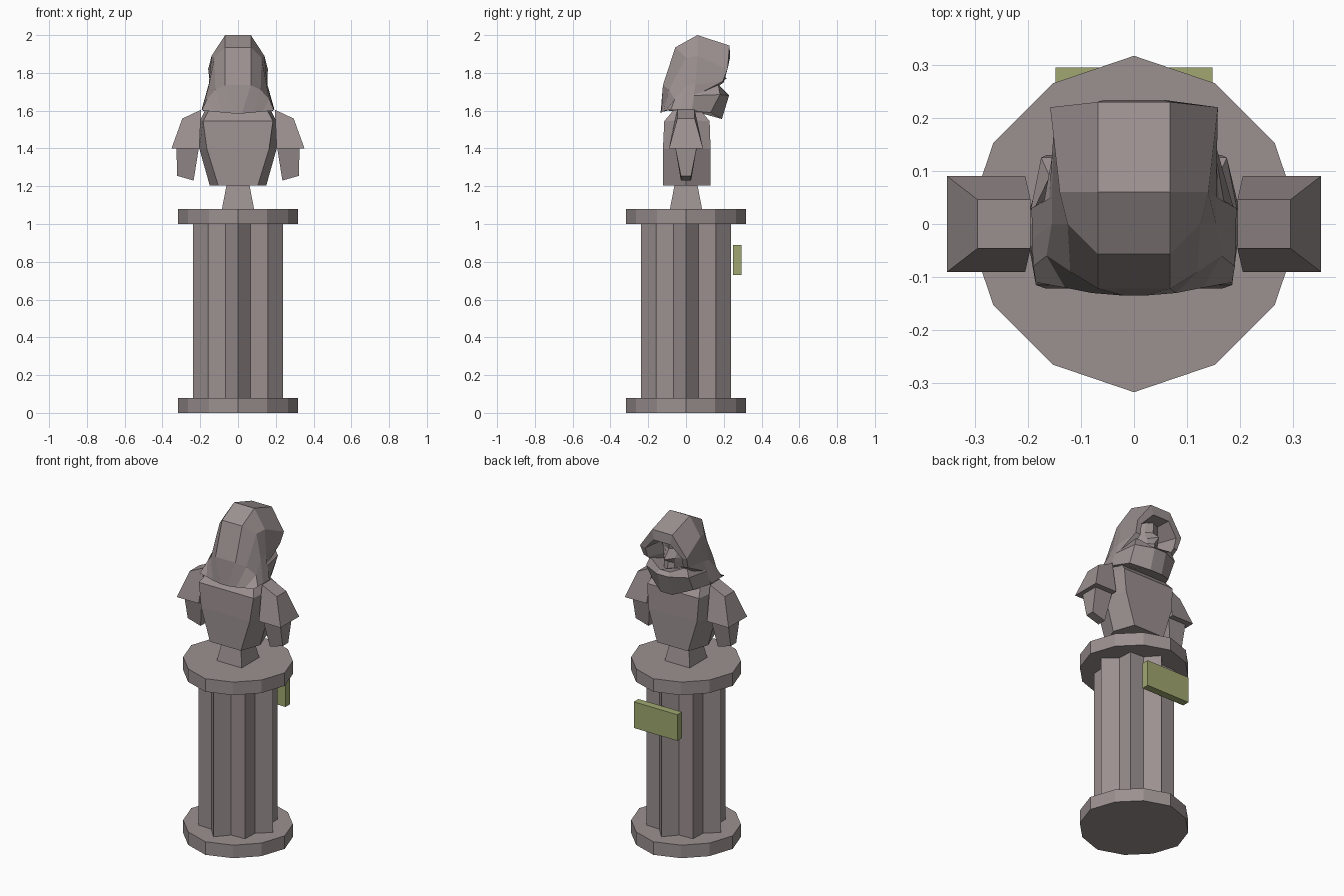
import bpy, bmesh
from math import cos, sin, radians


def material(name, rgb):
    m = bpy.data.materials.new(name)
    m.diffuse_color = (*rgb, 1)
    return m


STONE = material("stone", (0.33, 0.28, 0.28))
OLIVE = material("olive", (0.35, 0.39, 0.16))


def loft(name, rings, closed=True, caps=(True, True), mat=STONE):
    """Skin a list of equal-length rings (or open strips) with flat faces."""
    bm = bmesh.new()
    rows = [[bm.verts.new(p) for p in r] for r in rings]
    n = len(rows[0])
    for a, b in zip(rows, rows[1:]):
        for i in range(n if closed else n - 1):
            j = (i + 1) % n
            bm.faces.new((a[i], a[j], b[j], b[i]))
    for use, row in zip(caps, (rows[0], rows[-1])):
        if use:
            bm.faces.new(row)
    bmesh.ops.recalc_face_normals(bm, faces=bm.faces)
    me = bpy.data.meshes.new(name)
    bm.to_mesh(me)
    bm.free()
    me.materials.append(mat)
    ob = bpy.data.objects.new(name, me)
    bpy.context.collection.objects.link(ob)
    return ob


def mirrored(half):
    """Half outline on +x, completed with its reflection."""
    return list(half) + [(-x, y, z) for x, y, z in reversed(half)]


def rect(x0, x1, y, z0, z1=None, yc=0):
    z1 = z0 if z1 is None else z1
    return [(x0, yc - y, z0), (x1, yc - y, z1), (x1, yc + y, z1), (x0, yc + y, z0)]


def polar(radii, count, z):
    return [(radii[i % len(radii)] * cos(radians(360 * i / count)),
             radii[i % len(radii)] * sin(radians(360 * i / count)), z) for i in range(count)]


# pedestal: two twelve-sided slabs and an eight-ridged fluted shaft
for name, z in (("pedestal_base", 0), ("pedestal_top", 1.0)):
    loft(name, [polar((0.317, 0.306, 0.306), 12, h) for h in (z, z + 0.08)])
loft("fluted_column", [polar((0.238, 0.176, 0.224, 0.176), 16, z) for z in (0.08, 1.0)])

# plaque on the side the figure looks towards
loft("plaque", [rect(-0.148, 0.148, 0.0225, z, yc=0.272) for z in (0.73, 0.89)], mat=OLIVE)

# support under the bust
loft("bust_stem", [rect(-0.085, 0.085, 0.085, 1.08), rect(-0.058, 0.058, 0.058, 1.22)])

# torso
torso = [
    [(0.105, -0.122, 1.205), (0.15, 0, 1.205), (0.105, 0.13, 1.205)],
    [(0.165, -0.122, 1.4), (0.205, 0, 1.4), (0.165, 0.13, 1.4)],
    [(0.185, -0.115, 1.545), (0.2, 0, 1.55), (0.175, 0.125, 1.545)],
    [(0.15, -0.06, 1.61), (0.17, 0, 1.61), (0.15, 0.07, 1.61)],
]
loft("torso", [mirrored(r) for r in torso])

# shoulder guards and arm stumps
for side, s in (("right", 1), ("left", -1)):
    loft(side + "_shoulder", [rect(s * 0.205, s * 0.352, 0.09, 1.4),
                              rect(s * 0.195, s * 0.295, 0.046, 1.605, 1.558)])
    loft(side + "_arm", [rect(s * 0.235, s * 0.322, 0.027, 1.23, 1.255),
                         rect(s * 0.207, s * 0.326, 0.057, 1.405)])

# hood: arches from the back hem over the crown to the rim, then into the cavity
hood = [
    [(0.185, -0.11, 1.6), (0.13, -0.12, 1.595), (0.08, -0.13, 1.59), (0.02, -0.135, 1.585)],
    [(0.19, -0.08, 1.605), (0.165, -0.06, 1.66), (0.12, -0.09, 1.71), (0.068, -0.122, 1.735)],
    [(0.192, -0.03, 1.605), (0.155, 0.0, 1.73), (0.125, 0.0, 1.88), (0.068, -0.057, 1.935)],
    [(0.193, 0.03, 1.605), (0.155, 0.05, 1.74), (0.14, 0.06, 1.89), (0.068, 0.06, 2.0)],
    [(0.16, 0.05, 1.68), (0.15, 0.195, 1.755), (0.158, 0.22, 1.82), (0.068, 0.23, 1.945)],
    [(0.12, 0.09, 1.67), (0.12, 0.2, 1.75), (0.125, 0.215, 1.81), (0.055, 0.234, 1.885)],
    [(0.06, 0.06, 1.66), (0.085, 0.08, 1.74), (0.095, 0.09, 1.82), (0.04, 0.1, 1.88)],
]
loft("hood", [mirrored(r) for r in hood], closed=False, caps=(False, True))

# scarf wrapped around the neck below the face
scarf = [
    [(0.16, -0.1, 1.6), (0.188, 0.03, 1.6), (0.14, 0.13, 1.59), (0.04, 0.19, 1.556)],
    [(0.15, -0.07, 1.64), (0.17, 0.04, 1.68), (0.145, 0.18, 1.685), (0.04, 0.228, 1.68)],
    [(0.1, -0.05, 1.67), (0.13, 0.05, 1.71), (0.125, 0.17, 1.74), (0.035, 0.205, 1.7)],
]
loft("scarf", [mirrored(r) for r in scarf])

# face: brow, bridge, nose, lip and chin rows
face = [
    [(0.08, 0.1, 1.87), (0.04, 0.155, 1.875), (0, 0.17, 1.88)],
    [(0.09, 0.1, 1.82), (0.04, 0.14, 1.82), (0, 0.165, 1.82)],
    [(0.085, 0.1, 1.77), (0.04, 0.16, 1.77), (0, 0.215, 1.77)],
    [(0.08, 0.1, 1.745), (0.035, 0.16, 1.74), (0, 0.175, 1.745)],
    [(0.06, 0.1, 1.68), (0.035, 0.165, 1.69), (0, 0.18, 1.69)],
]
loft("face", [r + mirrored(r)[4:] for r in face], closed=False, caps=(False, False))
